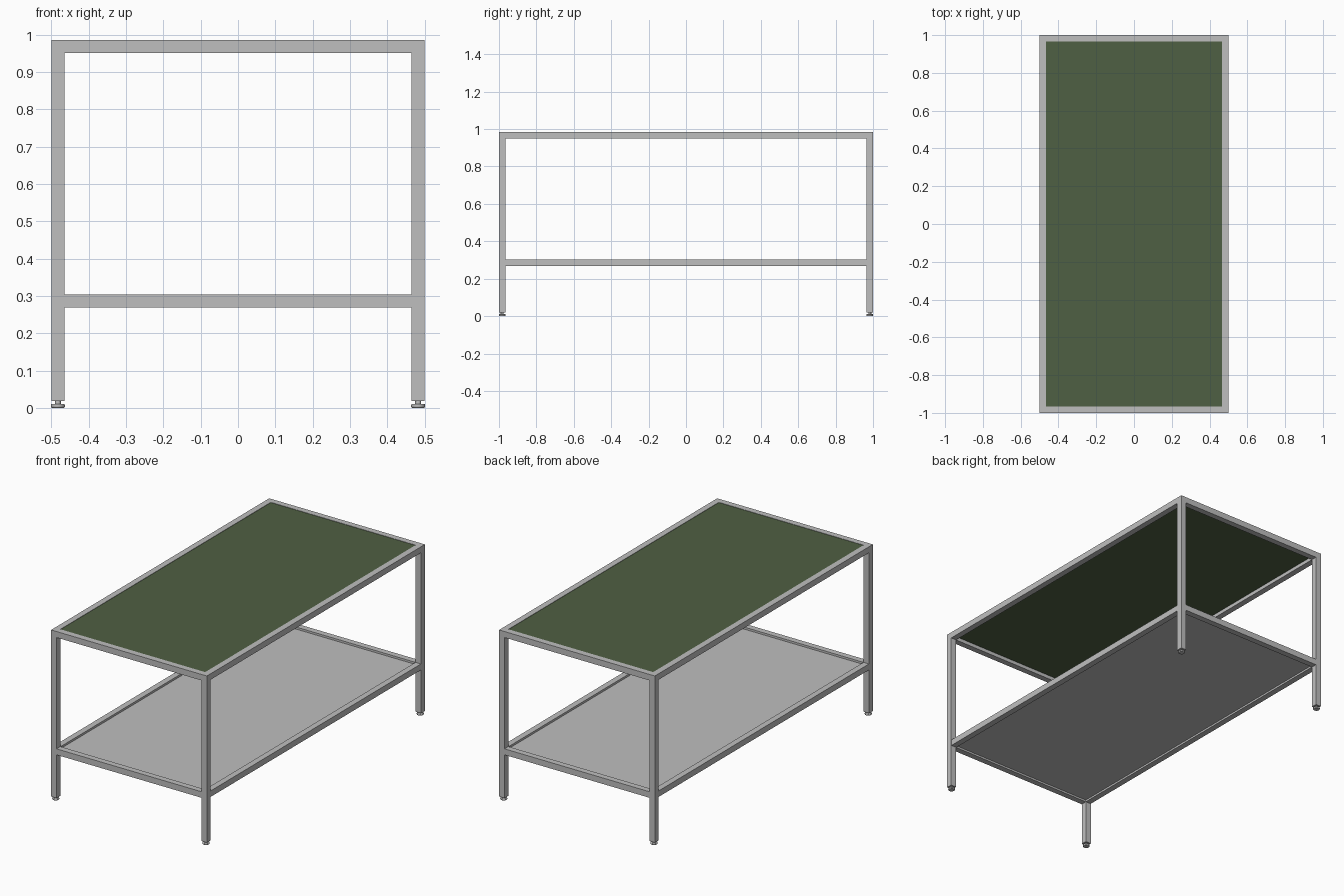
import bpy

# Remove the default cube
cube = bpy.data.objects.get("Cube")
if cube:
    bpy.data.objects.remove(cube, do_unlink=True)

HX, HY, TOP = 0.5, 1.0, 0.985   # half width, half length, table height
T = 0.035                       # tube thickness
SHELF_TOP = 0.304
FOOT = 0.018                    # height of levelling foot


def material(name, rgb):
    m = bpy.data.materials.new(name)
    m.use_nodes = True
    m.diffuse_color = (*rgb, 1)
    m.node_tree.nodes["Principled BSDF"].inputs["Base Color"].default_value = (*rgb, 1)
    return m


steel = material("grey steel", (0.52, 0.52, 0.52))
green = material("green top", (0.078, 0.115, 0.056))


def box(name, lo, hi, mat):
    center = [(a + b) / 2 for a, b in zip(lo, hi)]
    bpy.ops.mesh.primitive_cube_add(size=1, location=center)
    ob = bpy.context.object
    ob.name = name
    ob.scale = [b - a for a, b in zip(lo, hi)]
    bpy.ops.object.transform_apply(location=False, rotation=False, scale=True)
    ob.data.materials.append(mat)
    return ob


def disc(name, x, y, z0, z1, radius, bevel=0):
    bpy.ops.mesh.primitive_cylinder_add(vertices=24, radius=radius, depth=z1 - z0,
                                        location=(x, y, (z0 + z1) / 2))
    ob = bpy.context.object
    ob.name = name
    ob.data.materials.append(steel)
    if bevel:
        mod = ob.modifiers.new("rounded rim", "BEVEL")
        mod.width, mod.segments = bevel, 2
    bpy.ops.object.shade_smooth_by_angle()


def frame(name, top, inset):
    """Four rails; the long ones butt against the legs."""
    for side, label in ((-1, "right"), (1, "left")):
        x = side * (HX - T / 2 - inset)
        box(f"{name}_rail_{label}", (x - T / 2, -HY + T, top - T),
            (x + T / 2, HY - T, top), steel)
    for side, label in ((-1, "front"), (1, "back")):
        y = side * (HY - T / 2)
        box(f"{name}_rail_{label}", (-HX + T, y - T / 2, top - T),
            (HX - T, y + T / 2, top), steel)


# Legs with levelling feet
for sx, xn in ((-1, "right"), (1, "left")):
    for sy, yn in ((-1, "front"), (1, "back")):
        x, y = sx * (HX - T / 2), sy * (HY - T / 2)
        box(f"{yn}_{xn}_leg", (x - T / 2, y - T / 2, FOOT), (x + T / 2, y + T / 2, TOP), steel)
        disc(f"{yn}_{xn}_foot_stem", x, y, 0.008, FOOT + 0.004, 0.008)
        disc(f"{yn}_{xn}_foot_pad", x, y, 0, 0.011, 0.0185, 0.003)

# Upper and lower frames
frame("top", TOP, 0)
frame("shelf", SHELF_TOP, 0.001)

# Panels set inside the frames
IX, IY = HX - T, HY - T
box("table_top", (-IX, -IY, TOP - 0.014), (IX, IY, TOP - 0.002), green)
box("lower_shelf", (-IX, -IY, SHELF_TOP - 0.024), (IX, IY, SHELF_TOP - 0.012), steel)
